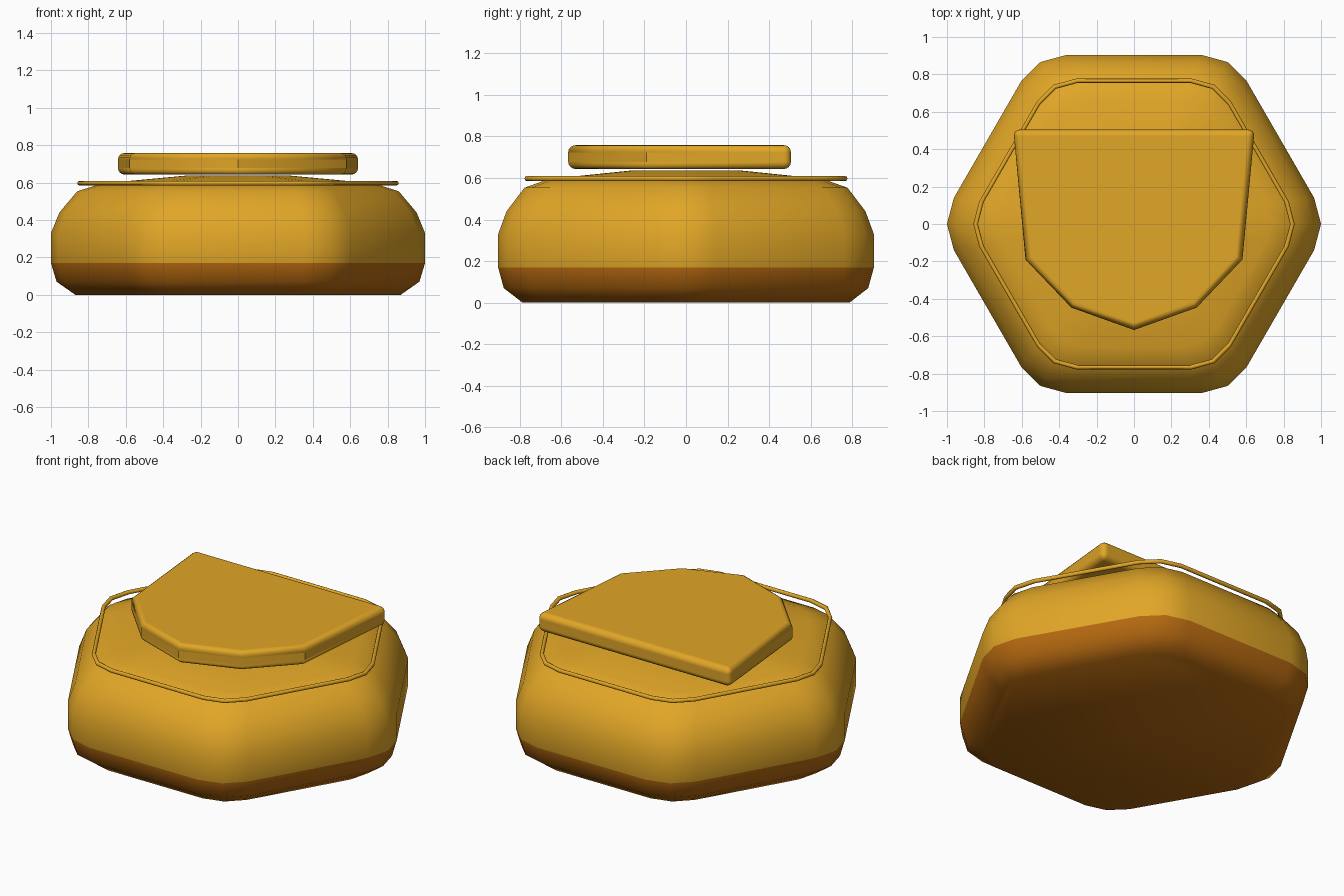
import bpy, bmesh, math
from mathutils import Matrix, Vector

cube = bpy.data.objects.get("Cube")
if cube:
    bpy.data.objects.remove(cube, do_unlink=True)


def material(name, rgb):
    m = bpy.data.materials.new(name)
    m.use_nodes = True
    m.diffuse_color = (*rgb, 1)
    m.node_tree.nodes["Principled BSDF"].inputs["Base Color"].default_value = (*rgb, 1)
    return m


gold = material("gold", (0.75, 0.38, 0.02))
brown = material("amber_brown", (0.46, 0.14, 0.005))


def finish(name, bm, mats):
    bmesh.ops.recalc_face_normals(bm, faces=bm.faces)
    mesh = bpy.data.meshes.new(name)
    bm.to_mesh(mesh)
    bm.free()
    ob = bpy.data.objects.new(name, mesh)
    bpy.context.collection.objects.link(ob)
    for m in mats:
        mesh.materials.append(m)
    return ob


def smooth(ob, degrees):
    bpy.ops.object.select_all(action="DESELECT")
    ob.select_set(True)
    bpy.context.view_layer.objects.active = ob
    bpy.ops.object.shade_smooth_by_angle(angle=math.radians(degrees))


def hexagon():
    """Hexagon outline with each corner softened by two extra points."""
    corner = [Vector((0.963, -0.14, 0)), Vector((1, 0, 0)), Vector((0.963, 0.14, 0))]
    return [Matrix.Rotation(i * math.pi / 3, 3, "Z") @ p for i in range(6) for p in corner]


def loft(bm, levels, closed=False):
    """Stack scaled hexagons; levels are (scale, height)."""
    rings = [[bm.verts.new((p.x * s, p.y * s, z)) for p in hexagon()] for s, z in levels]
    pairs = list(zip(rings, rings[1:]))
    if closed:
        pairs.append((rings[-1], rings[0]))
    for a, b in pairs:
        for i in range(len(a)):
            j = (i + 1) % len(a)
            bm.faces.new((a[i], a[j], b[j], b[i]))
    return rings


# Rounded hexagonal body with a darker underside
bm = bmesh.new()
rings = loft(bm, [(0.87, 0), (0.97, 0.07), (1, 0.17), (1, 0.33), (0.955, 0.44),
                  (0.86, 0.553), (0.73, 0.595), (0.28, 0.637)])
bm.faces.new(rings[0])
bm.faces.new(rings[-1])
for f in bm.faces:
    f.material_index = int(f.calc_center_median().z < 0.17)
smooth(finish("body", bm, [gold, brown]), 45)

# Thin rim floating around the shoulder
bm = bmesh.new()
section = [(0.847 + 0.0125 * math.cos(a), 0.597 + 0.0125 * math.sin(a))
           for a in (i * math.pi / 4 for i in range(8))]
loft(bm, section, closed=True)
smooth(finish("rim", bm, [gold]), 50)

# Shield-shaped top plate with rounded edges
half = [(0.645, 0.505), (0.58, -0.19), (0.335, -0.447)]
outline = half + [(0, -0.567)] + [(-x, y) for x, y in reversed(half)]
bm = bmesh.new()
face = bm.faces.new([bm.verts.new((x, y, 0.643)) for x, y in outline])
top = bmesh.ops.extrude_face_region(bm, geom=[face], use_keep_orig=True)
bmesh.ops.translate(bm, vec=(0, 0, 0.115),
                    verts=[v for v in top["geom"] if isinstance(v, bmesh.types.BMVert)])
plate = finish("top_plate", bm, [gold])
bevel = plate.modifiers.new("rounded_edges", "BEVEL")
bevel.width = 0.035
bevel.segments = 4
bevel.limit_method = "ANGLE"
bevel.angle_limit = math.radians(50)
smooth(plate, 35)
for poly in plate.data.polygons:
    poly.use_smooth = True
bevel.harden_normals = True
